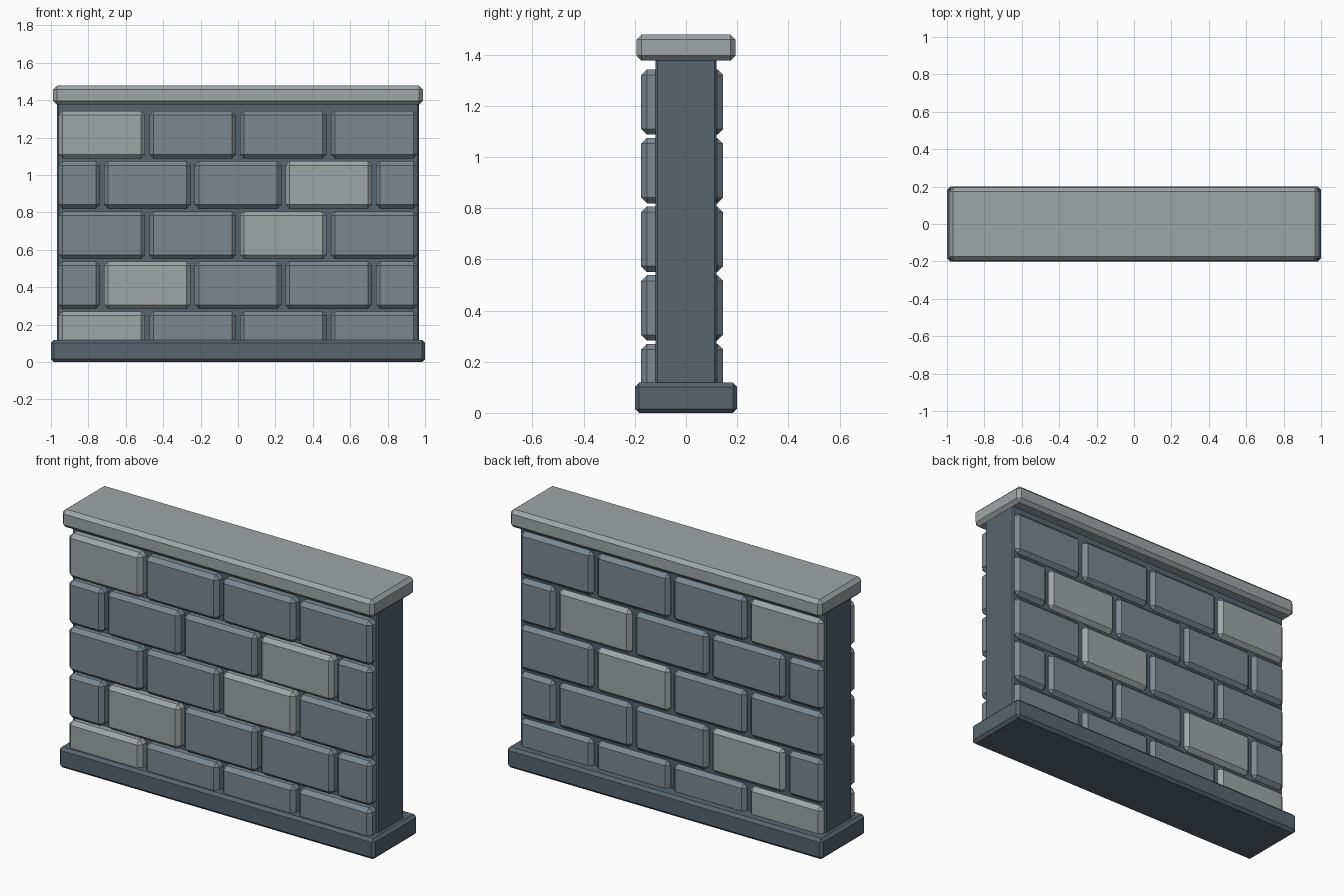
import bpy

if "Cube" in bpy.data.objects:
    bpy.data.objects.remove(bpy.data.objects["Cube"])


def make_mat(name, rgb):
    m = bpy.data.materials.new(name)
    m.diffuse_color = (*rgb, 1)
    m.use_nodes = True
    m.node_tree.nodes["Principled BSDF"].inputs["Base Color"].default_value = m.diffuse_color
    return m


DARK = make_mat("dark_stone", (0.095, 0.13, 0.16))
MID = make_mat("mid_stone", (0.20, 0.245, 0.28))
LIGHT = make_mat("light_stone", (0.34, 0.38, 0.375))


def block(name, x, y, z, bevel, mat):
    """Chamfered box from (min, max) ranges on each axis."""
    bpy.ops.mesh.primitive_cube_add(size=1, location=[sum(r) / 2 for r in (x, y, z)])
    ob = bpy.context.object
    ob.name = name
    ob.scale = [r[1] - r[0] for r in (x, y, z)]
    bpy.ops.object.transform_apply(location=False, rotation=False, scale=True)
    if bevel:
        mod = ob.modifiers.new("chamfer", "BEVEL")
        mod.width = bevel
        mod.segments = 1
    ob.data.materials.append(mat)
    return ob


# Footing, mortar core and coping
block("footing", (-1, 1), (-0.2, 0.2), (0, 0.118), 0.016, DARK)
block("mortar_core", (-0.968, 0.968), (-0.12, 0.12), (0.06, 1.40), 0.008, DARK)
block("coping", (-0.988, 0.988), (-0.194, 0.194), (1.376, 1.478), 0.02, LIGHT)

# Brick courses: each brick runs through the core and shows on both faces
PITCH_X, PITCH_Z, GAP, EDGE = 0.485, 0.268, 0.022, 0.96
light_column = [0, 1, 2, 3, 0]
for row in range(5):
    offset = row % 2
    z0 = 0.015 + row * PITCH_Z
    for col in range(4 + offset):
        cx = (col - 1.5 - 0.5 * offset) * PITCH_X
        half = (PITCH_X - GAP) / 2
        x0, x1 = max(cx - half, -EDGE), min(cx + half, EDGE)
        mat = LIGHT if col == light_column[row] else MID
        block(f"brick_{row}_{col}", (x0, x1), (-0.175, 0.145), (z0, z0 + 0.255), 0.022, mat)
